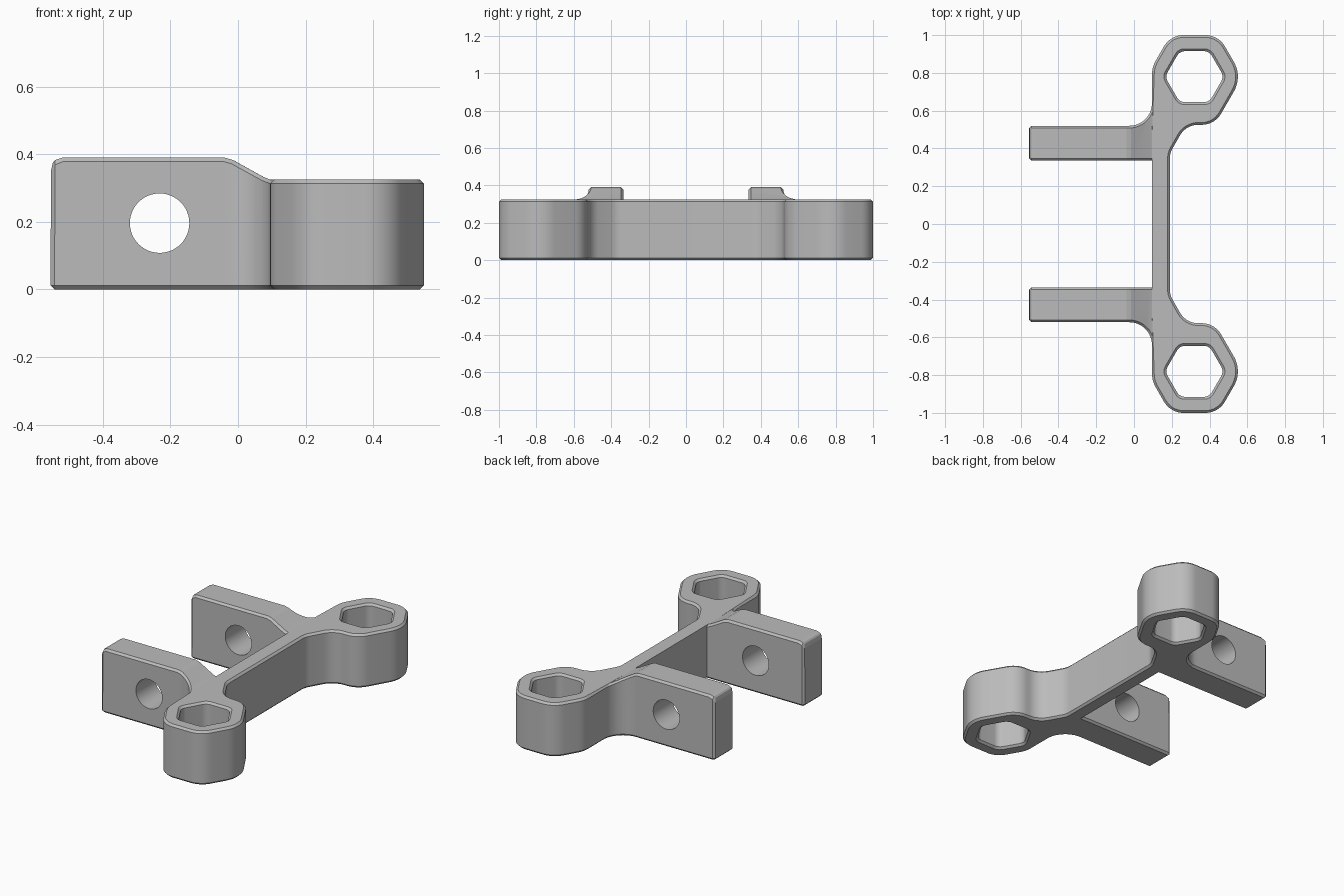
import bpy, bmesh, math
from mathutils import Vector

cube = bpy.data.objects.get("Cube")
if cube:
    bpy.data.objects.remove(cube, do_unlink=True)

CHAMFER = 0.012
DECK = 0.325                      # height of bar and rings
RING = Vector((0.32, 0.78))       # ring centre, mirrored in y

mat = bpy.data.materials.new("plain grey")
mat.use_nodes = True
GREY = (0.5, 0.5, 0.5, 1)
mat.diffuse_color = GREY
mat.node_tree.nodes["Principled BSDF"].inputs["Base Color"].default_value = GREY


def rounded(corners):
    """Closed polygon from (x, y, radius) corners; tiny radii become chamfers."""
    out = []
    for i, (x, y, r) in enumerate(corners):
        p = Vector((x, y))
        if r == 0:
            out.append(p)
            continue
        a = (Vector(corners[i - 1][:2]) - p).normalized()
        b = (Vector(corners[(i + 1) % len(corners)][:2]) - p).normalized()
        half = a.angle(b) / 2
        turn = math.pi - 2 * half
        centre = p + (a + b).normalized() * (r / math.sin(half))
        start = p + a * (r / math.tan(half)) - centre
        end = p + b * (r / math.tan(half)) - centre
        steps = 1 if r < 0.02 else math.ceil(turn / math.radians(7))
        for k in range(steps + 1):
            t = k / steps
            out.append(centre + (start * math.sin((1 - t) * turn)
                                 + end * math.sin(t * turn)) / math.sin(turn))
    return out


def loft(name, rings):
    """Closed solid through a list of equal-length 3D loops."""
    bm = bmesh.new()
    loops = [[bm.verts.new(p) for p in ring] for ring in rings]
    for lo, hi in zip(loops, loops[1:]):
        n = len(lo)
        for i in range(n):
            j = (i + 1) % n
            bm.faces.new((lo[i], lo[j], hi[j], hi[i]))
    bm.faces.new(loops[0][::-1])
    bm.faces.new(loops[-1])
    bmesh.ops.recalc_face_normals(bm, faces=bm.faces)
    mesh = bpy.data.meshes.new(name)
    bm.to_mesh(mesh)
    bm.free()
    ob = bpy.data.objects.new(name, mesh)
    bpy.context.collection.objects.link(ob)
    return ob


# Plan outline: one half, then its mirror
half = [(0.19, 0.375, 0.1), (0.275, 0.525, 0.11), (0.427, 0.525, 0.12),
        (0.574, 0.78, 0.155), (0.447, 1.0, 0.12), (0.193, 1.0, 0.12),
        (0.095, 0.83, 0.15), (0.095, 0.52, 0.12), (-0.555, 0.52, CHAMFER),
        (-0.555, 0.335, CHAMFER), (0.095, 0.335, 0)]
outline = rounded(half + [(x, -y, r) for x, y, r in reversed(half)])
bracket = loft("bracket_body", [[(p.x, p.y, z) for p in outline] for z in (0, DECK)])

# Height profile along x: rounded arm end, flat arm top, ramp down to the bar
profile = [(-0.555, 0.365), (-0.543, 0.382), (-0.52, 0.39), (-0.04, 0.39),
           (-0.015, 0.383), (0.075, 0.333), (0.095, DECK)]


def height(x):
    for (x0, z0), (x1, z1) in zip(profile, profile[1:]):
        if x <= x1:
            return z0 + (z1 - z0) * (x - x0) / (x1 - x0)
    return DECK


bm = bmesh.new()
bm.from_mesh(bracket.data)
for x, _ in profile[1:]:
    bmesh.ops.bisect_plane(bm, geom=bm.verts[:] + bm.edges[:] + bm.faces[:],
                           dist=1e-4, plane_co=(x, 0, 0), plane_no=(1, 0, 0))
for v in bm.verts:
    if v.co.z > 0.1:
        v.co.z = height(v.co.x)
bm.normal_update()

# Chamfer top and bottom rims
rim = [e for e in bm.edges if len(e.link_faces) == 2
       and min(abs(f.normal.z) for f in e.link_faces) < 0.1
       and max(abs(f.normal.z) for f in e.link_faces) > 0.4]
bmesh.ops.bevel(bm, geom=rim, offset=CHAMFER, segments=1, affect='EDGES')
bm.to_mesh(bracket.data)
bm.free()

# Cutters: flared hexagonal sockets and one round pin hole through both arms
cutters = []
hexagon = rounded([(0.156 * math.cos(k * math.pi / 3),
                    0.156 * math.sin(k * math.pi / 3), 0.05) for k in range(6)])
for side in (1, -1):
    levels = ((-CHAMFER, 1.18), (CHAMFER, 1), (DECK - CHAMFER, 1), (DECK + CHAMFER, 1.18))
    cutters.append(loft("socket_cutter", [
        [(RING.x + p.x * s, side * RING.y + p.y * s, z) for p in hexagon]
        for z, s in levels]))
circle = [(0.088 * math.cos(k * math.pi / 24), 0.088 * math.sin(k * math.pi / 24))
          for k in range(48)]
cutters.append(loft("pin_cutter", [[(-0.232 + a, y, 0.196 + b) for a, b in circle]
                                   for y in (-0.7, 0.7)]))

for cutter in cutters:
    cutter.hide_render = True
    mod = bracket.modifiers.new("cut", 'BOOLEAN')
    mod.operation = 'DIFFERENCE'
    mod.solver = 'EXACT'
    mod.object = cutter
bpy.context.view_layer.update()
result = bpy.data.meshes.new_from_object(
    bracket.evaluated_get(bpy.context.evaluated_depsgraph_get()))
bracket.modifiers.clear()
bracket.data = result
for cutter in cutters:
    bpy.data.objects.remove(cutter, do_unlink=True)

# Finish: one colour, smooth curves with sharp chamfers
result.materials.clear()
result.materials.append(mat)
bpy.ops.object.select_all(action='DESELECT')
bracket.select_set(True)
bpy.context.view_layer.objects.active = bracket
bpy.ops.object.shade_smooth_by_angle(angle=math.radians(12))
